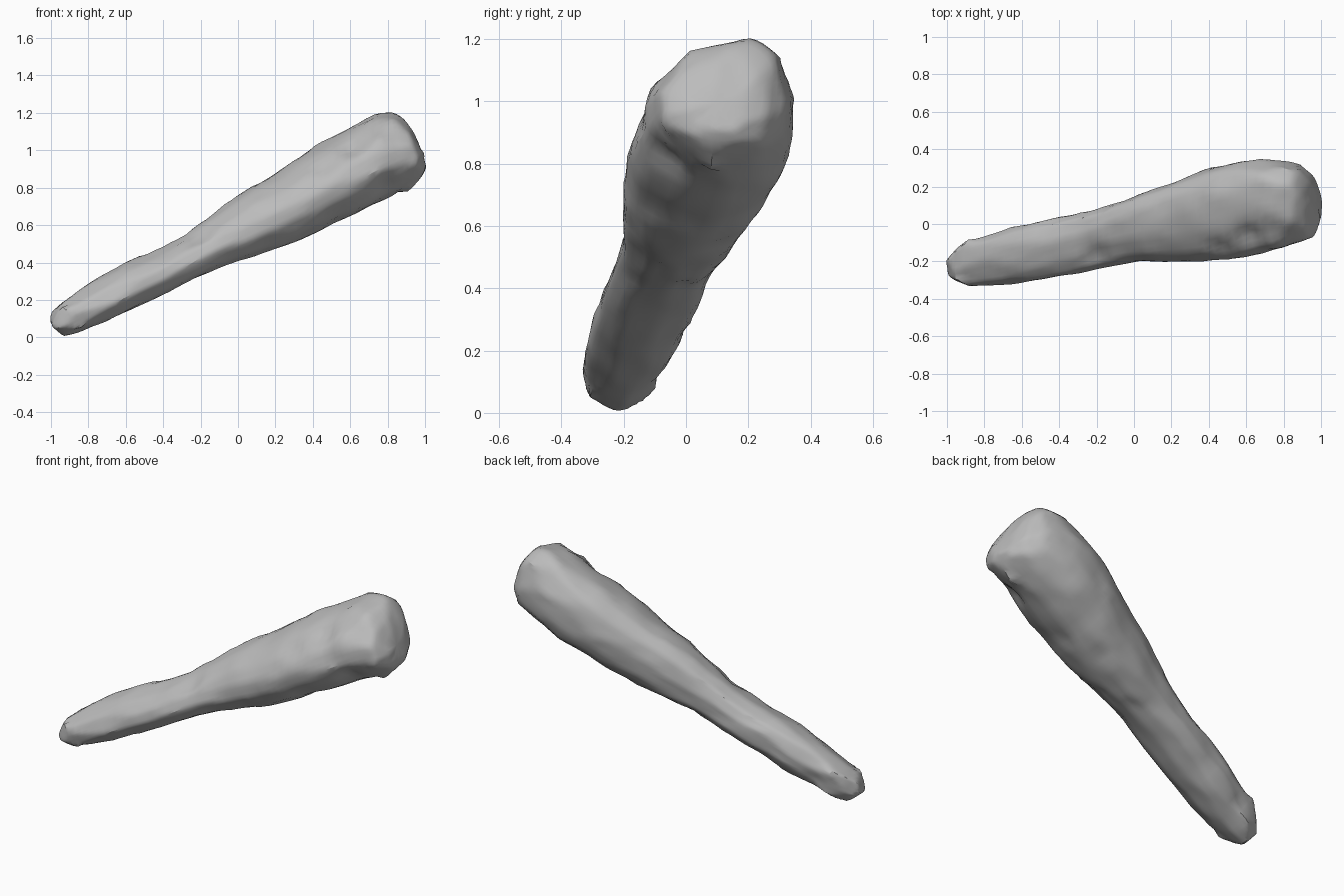
import bpy
import bmesh
import random
from math import radians
from mathutils import Vector, noise

cube = bpy.data.objects.get("Cube")
if cube:
    bpy.data.objects.remove(cube, do_unlink=True)

random.seed(4)
AXIS = Vector((.88, .15, .45)).normalized()

# Sections along the club: top x, top z, bottom x, bottom z, front y, back y
SECTIONS = [
    (-1.015, .1, -.98, .035, -.28, -.18),
    (-.98, .17, -.91, -.005, -.315, -.13),
    (-.9, .215, -.8, .055, -.335, -.09),
    (-.74, .32, -.62, .12, -.32, -.04),
    (-.57, .425, -.44, .21, -.3, 0),
    (-.4, .465, -.3, .28, -.27, .04),
    (-.24, .585, -.1, .385, -.23, .07),
    (-.1, .68, .05, .42, -.2, .12),
    (.03, .79, .2, .47, -.2, .17),
    (.2, .87, .4, .54, -.2, .23),
    (.32, .965, .5, .61, -.19, .28),
    (.5, 1.07, .68, .69, -.18, .33),
    (.65, 1.15, .82, .76, -.13, .33),
    (.81, 1.225, .95, .83, -.1, .315),
    (.89, 1.17, 1.0, .87, -.07, .26),
    (.95, 1.08, 1.015, .91, -.01, .18),
]

# Lopsided cross-section: leaning crest, flat back, ridge along the front
PROFILE = [(.42, 1), (.78, .87), (1, .47), (1.01, -.03), (.97, -.5), (.58, -.87),
           (.05, -1), (-.52, -.84), (-.92, -.48), (-1, -.07), (-.82, .4), (-.3, .82)]

# Hollows (positive depth) and knots (negative depth): centre, radius, depth
DENTS = [
    (Vector((.62, -.05, 1.0)), .12, .045),
    (Vector((.46, -.12, .9)), .1, .025),
    (Vector((.76, -.09, .98)), .1, -.015),
    (Vector((.78, -.06, .82)), .11, .03),
    (Vector((-.2, -.16, .53)), .12, .025),
    (Vector((.3, .1, .56)), .1, .025),
    (Vector((.48, .02, .64)), .09, .025),
    (Vector((-.78, -.08, .14)), .08, .015),
]


def section_ring(bm, tx, tz, bx, bz, front, back):
    top, bottom = Vector((tx, 0, tz)), Vector((bx, 0, bz))
    middle, up = (top + bottom) / 2, (top - bottom) / 2
    middle.y, half = (front + back) / 2, (back - front) / 2
    return [bm.verts.new(middle + up * w * 1.05 + Vector((0, half * v * 1.05, 0)))
            for v, w in PROFILE]


def dent_depth(point):
    total = 0
    for centre, radius, depth in DENTS:
        fall = max(0, 1 - (point - centre).length / radius)
        total += depth * fall * fall * (3 - 2 * fall)
    return total


def facet_key(v):
    # Facets run lengthwise, and only gather surface facing one way
    return v.co - AXIS * v.co.dot(AXIS) * .55 + v.normal * .07


def hew_facets(verts, spacing, strength):
    keys = [facet_key(v) for v in verts]
    seeds = []
    for k in random.sample(keys, len(keys)):
        if all((k - s).length > spacing for s in seeds):
            seeds.append(k)
    groups = [[] for s in seeds]
    for v, k in zip(verts, keys):
        nearest = min(range(len(seeds)), key=lambda i: (k - seeds[i]).length_squared)
        groups[nearest].append(v)
    for group in groups:
        normal = sum((v.normal for v in group), Vector()).normalized()
        middle = sum((v.co for v in group), Vector()) / len(group)
        for v in group:
            v.co -= normal * (v.co - middle).dot(normal) * strength


# Loft the body through the sections
bm = bmesh.new()
rings = [section_ring(bm, *s) for s in SECTIONS]
for a, b in zip(rings, rings[1:]):
    for i in range(len(a)):
        j = (i + 1) % len(a)
        bm.faces.new((a[i], a[j], b[j], b[i]))
bm.faces.new(rings[0])
bm.faces.new(rings[-1])
bmesh.ops.recalc_face_normals(bm, faces=bm.faces)
mesh = bpy.data.meshes.new("wooden_club")
bm.to_mesh(mesh)
bm.free()
club = bpy.data.objects.new("wooden_club", mesh)
bpy.context.collection.objects.link(club)
bpy.ops.object.select_all(action='DESELECT')
club.select_set(True)
bpy.context.view_layer.objects.active = club
rounding = club.modifiers.new("Rounding", 'SUBSURF')
rounding.levels = 2
bpy.ops.object.modifier_apply(modifier=rounding.name)

# Hewn facets, then knotty lumps and hollows
bm = bmesh.new()
bm.from_mesh(mesh)
hew_facets(list(bm.verts), .11, .75)
bmesh.ops.smooth_vert(bm, verts=bm.verts, factor=.3,
                      use_axis_x=True, use_axis_y=True, use_axis_z=True)
bm.normal_update()
for v in bm.verts:
    lump = .007 * noise.noise(v.co * 7) + .003 * noise.noise(v.co * 16)
    v.co += v.normal * (lump - dent_depth(v.co))
bm.to_mesh(mesh)
bm.free()
bpy.ops.object.shade_smooth_by_angle(angle=radians(30))

# Plain grey colour
grey = bpy.data.materials.new("plain_grey")
grey.use_nodes = True
colour = (.5, .5, .5, 1)
grey.diffuse_color = colour
grey.node_tree.nodes["Principled BSDF"].inputs["Base Color"].default_value = colour
mesh.materials.append(grey)
